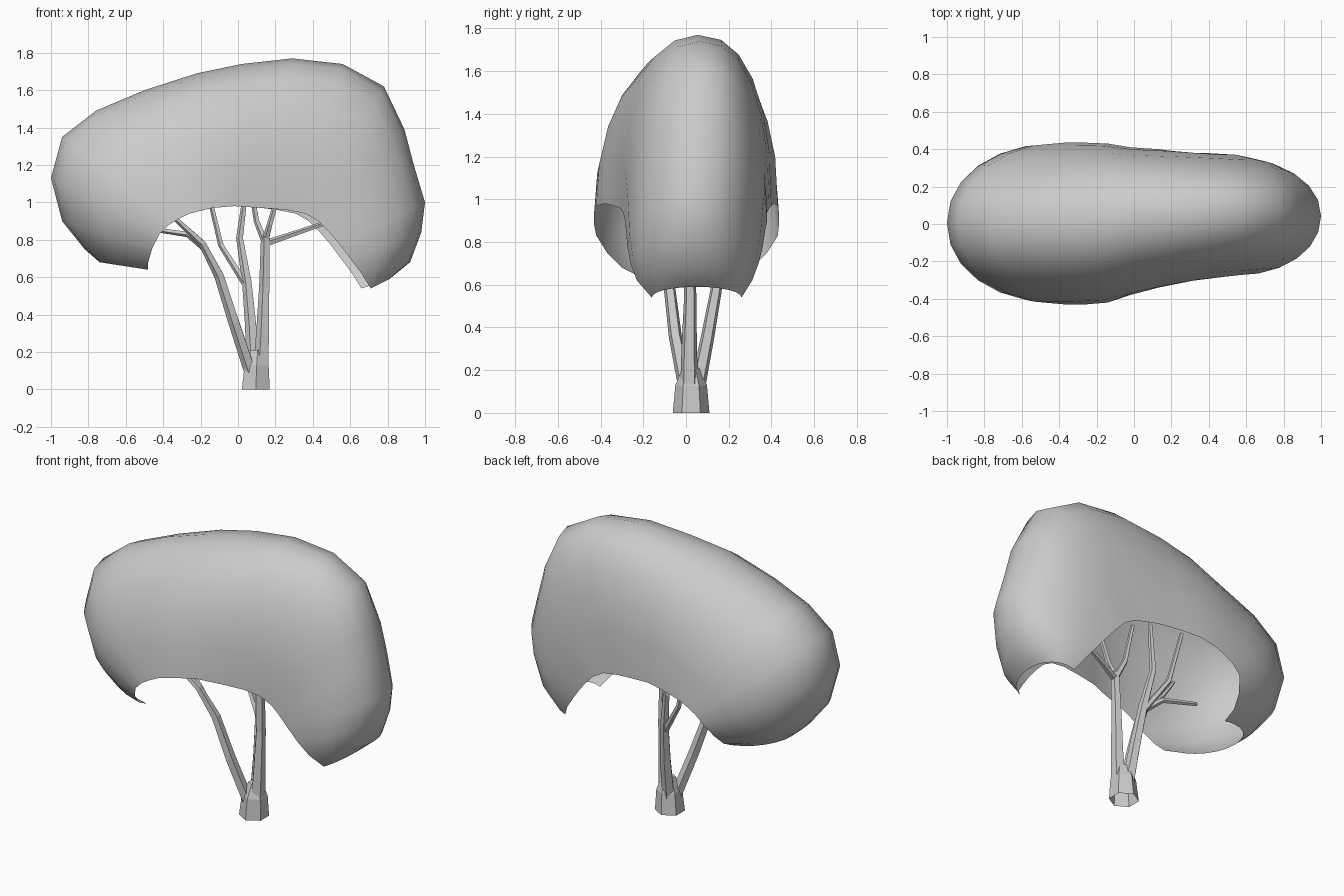
import bpy, bmesh
from math import sin, cos, pi
from mathutils import Vector

if "Cube" in bpy.data.objects:
    bpy.data.objects.remove(bpy.data.objects["Cube"])


def make_object(name, bm, smooth=False):
    bmesh.ops.recalc_face_normals(bm, faces=bm.faces)
    for f in bm.faces:
        f.smooth = smooth
    me = bpy.data.meshes.new(name)
    bm.to_mesh(me)
    bm.free()
    ob = bpy.data.objects.new(name, me)
    bpy.context.collection.objects.link(ob)
    return ob


def branch(name, pts, radii, sides=5, phase=0):
    """Tapered tube through the points, closed at the tip."""
    bm = bmesh.new()
    pts = [Vector(p) for p in pts]
    rings = []
    for i, (p, r) in enumerate(zip(pts, radii)):
        t = (pts[min(i + 1, len(pts) - 1)] - pts[max(i - 1, 0)]).normalized()
        if p.z == 0:
            t = Vector((0, 0, 1))
        u = t.cross(Vector((0, 1, 0))).normalized()
        v = t.cross(u)
        angles = [2 * pi * k / sides + phase for k in range(sides)]
        rings.append([bm.verts.new(p + r * (cos(a) * u + sin(a) * v)) for a in angles])
    for a, b in zip(rings, rings[1:]):
        for k in range(sides):
            n = (k + 1) % sides
            bm.faces.new((a[k], a[n], b[n], b[k]))
    bm.faces.new(rings[-1])
    return make_object(name, bm)


# Canopy: open shell; each section is crown x, z, rim x, z, front y, back y
sections = [
    (-.74, .68, -.48, .64, -.22, .23), (-.82, .75, -.48, .68, -.30, .31),
    (-.94, .90, -.46, .75, -.37, .38), (-1.0, 1.13, -.42, .83, -.42, .43),
    (-.94, 1.35, -.37, .88, -.43, .435), (-.76, 1.49, -.32, .91, -.43, .435),
    (-.50, 1.60, -.26, .94, -.43, .435), (-.22, 1.69, -.14, .97, -.42, .43),
    (.02, 1.74, -.02, .98, -.38, .41), (.29, 1.77, .13, .97, -.34, .40),
    (.56, 1.74, .26, .96, -.31, .39), (.78, 1.62, .36, .94, -.295, .38),
    (.89, 1.39, .43, .90, -.285, .38), (.94, 1.20, .48, .85, -.28, .37),
    (1.0, 1.00, .54, .78, -.275, .36), (.98, .84, .60, .70, -.26, .34),
    (.92, .68, .66, .62, -.23, .31), (.81, .59, .71, .54, -.16, .26)]
STEPS = 6
bm = bmesh.new()
rows = []
for sx, sz, rx, rz, fy, by in sections:
    mid = (fy + by) / 2 + (.025 if sz > 1.6 and sx > 0 else 0)
    row = []
    for k in range(-STEPS, STEPS + 1):
        a = abs(k) / STEPS * pi / 2
        # the back of the high side is fuller
        e = .85 if k > 0 and sx > -.3 and sz > 1.1 else .96
        w = 1 - max(cos(a), 0) ** e
        side = by if k > 0 else fy
        ex = rx - (.05 if k > 0 and rx > .2 else 0)
        row.append(bm.verts.new((sx + (ex - sx) * w, mid + (side - mid) * sin(a) ** e,
                                 sz + (rz - sz) * w)))
    rows.append(row)
for a, b in zip(rows, rows[1:]):
    for k in range(2 * STEPS):
        bm.faces.new((a[k], a[k + 1], b[k + 1], b[k]))
make_object("canopy", bm, smooth=True)

# Trunk stump
branch("trunk", [(.095, .024, 0), (.1, .024, .13), (.105, .024, .21)], [.086, .074, .04],
       sides=6, phase=pi / 6)

# Main limbs
branch("left_limb", [(.065, 0, .1), (-.02, -.05, .36), (-.1, -.08, .61), (-.19, -.12, .78),
                     (-.33, -.15, .91), (-.42, -.15, 1.04)], [.034, .032, .028, .021, .014, .01])
branch("right_limb", [(.125, .015, .1), (.135, .015, .3), (.143, .02, .55), (.148, .01, .82)],
       [.045, .038, .03, .025])
branch("back_limb", [(.085, .05, .1), (.07, .1, .35), (.05, .14, .57), (.01, .18, .81),
                     (.05, .2, 1.12)], [.038, .033, .028, .02, .012])

# Upper branches and twigs
twigs = [
    [(-.17, -.11, .75), (-.27, -.07, .83), (-.48, -.02, .86)],
    [(.05, .14, .55), (-.09, .2, .77), (-.17, .22, 1.1)],
    [(.145, .01, .79), (.1, .04, .9), (.06, .06, 1.14)],
    [(.148, .01, .8), (.17, -.02, .88), (.24, -.04, 1.13)],
    [(.15, .01, .78), (.28, .05, .825), (.5, .1, .9)]]
for n, pts in enumerate(twigs):
    branch(f"upper_branch_{n + 1}", pts, [.02, .016, .012])
